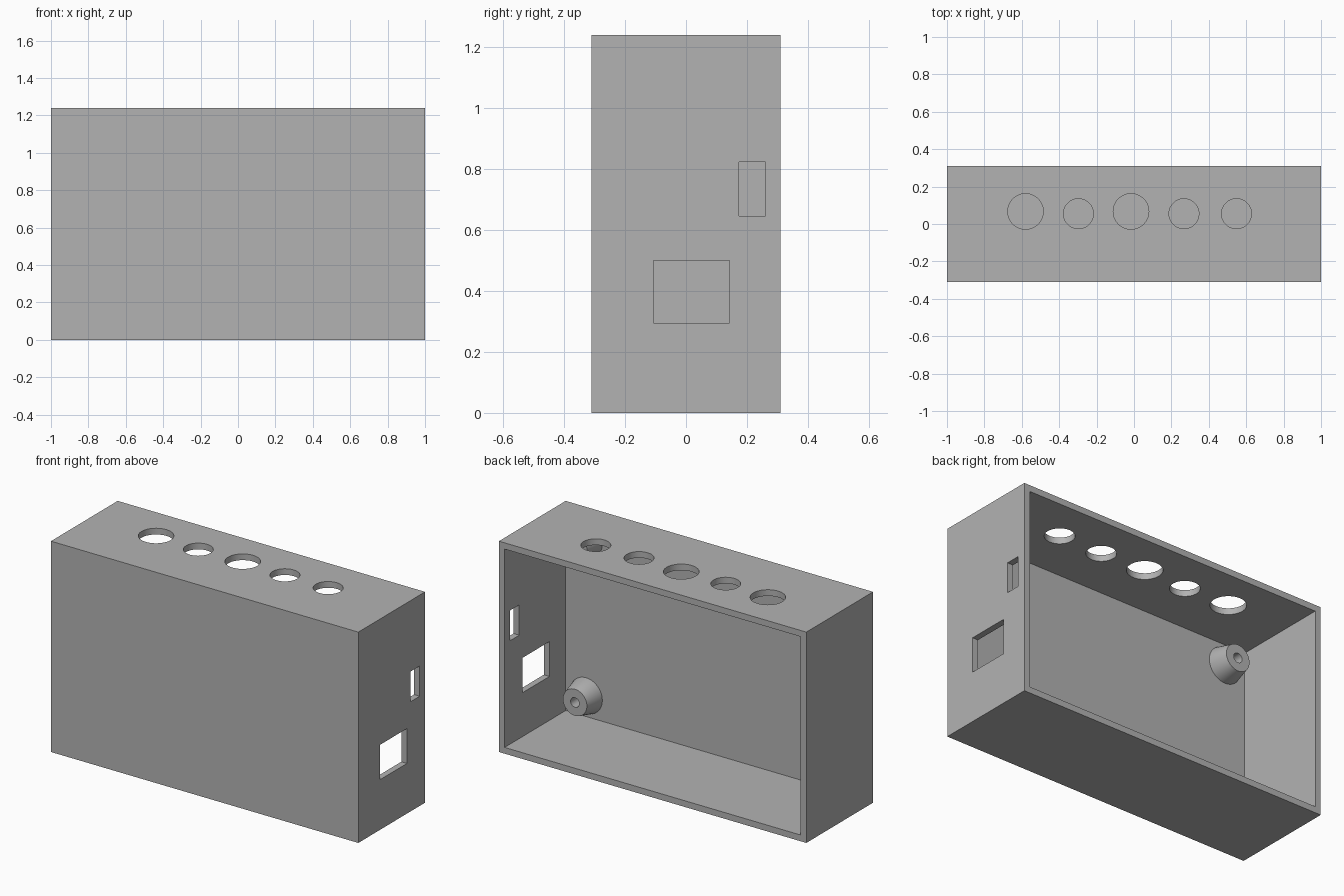
import bpy, bmesh, math
from mathutils import Vector, Matrix

default = bpy.data.objects.get("Cube")
if default:
    bpy.data.objects.remove(default, do_unlink=True)

W, D, H = 2.0, 0.62, 1.24     # outer size
WALL = 0.052
FLOOR_Y = -D / 2 + WALL       # inner face of the front panel

grey = bpy.data.materials.new("plain grey")
grey.use_nodes = True
colour = (0.45, 0.45, 0.45, 1)
grey.diffuse_color = colour
grey.node_tree.nodes["Principled BSDF"].inputs["Base Color"].default_value = colour


def make_object(name, bm):
    bmesh.ops.recalc_face_normals(bm, faces=bm.faces)
    mesh = bpy.data.meshes.new(name)
    bm.to_mesh(mesh)
    bm.free()
    mesh.materials.append(grey)
    obj = bpy.data.objects.new(name, mesh)
    bpy.context.collection.objects.link(obj)
    return obj


def add_box(bm, centre, size):
    m = Matrix.Translation(centre) @ Matrix.Diagonal((*size, 1))
    return bmesh.ops.create_cube(bm, size=1, matrix=m)


def select_only(obj):
    bpy.ops.object.select_all(action='DESELECT')
    obj.select_set(True)
    bpy.context.view_layer.objects.active = obj


def smooth(obj):
    select_only(obj)
    bpy.ops.object.shade_smooth_by_angle(angle=math.radians(30))


# Case: a box hollowed out from its open back
bm = bmesh.new()
add_box(bm, (0, 0, H / 2), (W, D, H))
bm.normal_update()
back = max(bm.faces, key=lambda f: f.normal.y)
bmesh.ops.inset_region(bm, faces=[back], thickness=WALL)
pocket = bmesh.ops.extrude_discrete_faces(bm, faces=[back])["faces"][0]
bmesh.ops.translate(bm, verts=pocket.verts, vec=(0, WALL - D, 0))
case = make_object("case", bm)

# Cutters: round holes in the top, two rectangular ports in the left side
bm = bmesh.new()
large, small = (0.067, 0.095), (0.055, 0.08)     # y position, radius
for x, (y, r) in zip((-0.58, -0.297, -0.016, 0.267, 0.548),
                     (large, small, large, small, small)):
    bmesh.ops.create_cone(bm, cap_ends=True, segments=64, radius1=r, radius2=r,
                          depth=4 * WALL, matrix=Matrix.Translation((x, y, H)))
for y0, y1, z0, z1 in ((-0.107, 0.142, 0.295, 0.50), (0.174, 0.26, 0.645, 0.823)):
    add_box(bm, (W / 2, (y0 + y1) / 2, (z0 + z1) / 2), (4 * WALL, y1 - y0, z1 - z0))
cutter = make_object("opening_cutter", bm)
cutter.hide_render = True

cut = case.modifiers.new("openings", 'BOOLEAN')
cut.operation = 'DIFFERENCE'
cut.solver = 'EXACT'
cut.object = cutter
select_only(case)
bpy.ops.object.modifier_apply(modifier=cut.name)
bpy.data.objects.remove(cutter, do_unlink=True)
smooth(case)


# Screw posts: tapered, with a blind pilot hole, one in each corner
def screw_post(name, x, z):
    base, tip = FLOOR_Y - 0.01, FLOOR_Y + 0.105
    profile = [(0, base), (0.105, base), (0.105, FLOOR_Y), (0.078, tip),
               (0.028, tip), (0.028, FLOOR_Y + 0.005), (0, FLOOR_Y + 0.005)]
    bm = bmesh.new()
    verts = [bm.verts.new((r, y, 0)) for r, y in profile]
    edges = [bm.edges.new(pair) for pair in zip(verts, verts[1:])]
    bmesh.ops.spin(bm, geom=verts + edges, cent=(0, 0, 0), axis=(0, 1, 0),
                   angle=math.tau, steps=48)
    bmesh.ops.remove_doubles(bm, verts=bm.verts, dist=0.0005)
    bmesh.ops.translate(bm, verts=bm.verts, vec=Vector((x, 0, z)))
    smooth(make_object(name, bm))


for side, x in (("left", 0.83), ("right", -0.83)):
    for level, z in (("lower", 0.16), ("upper", H - 0.16)):
        screw_post(f"{level}_{side}_screw_post", x, z)
